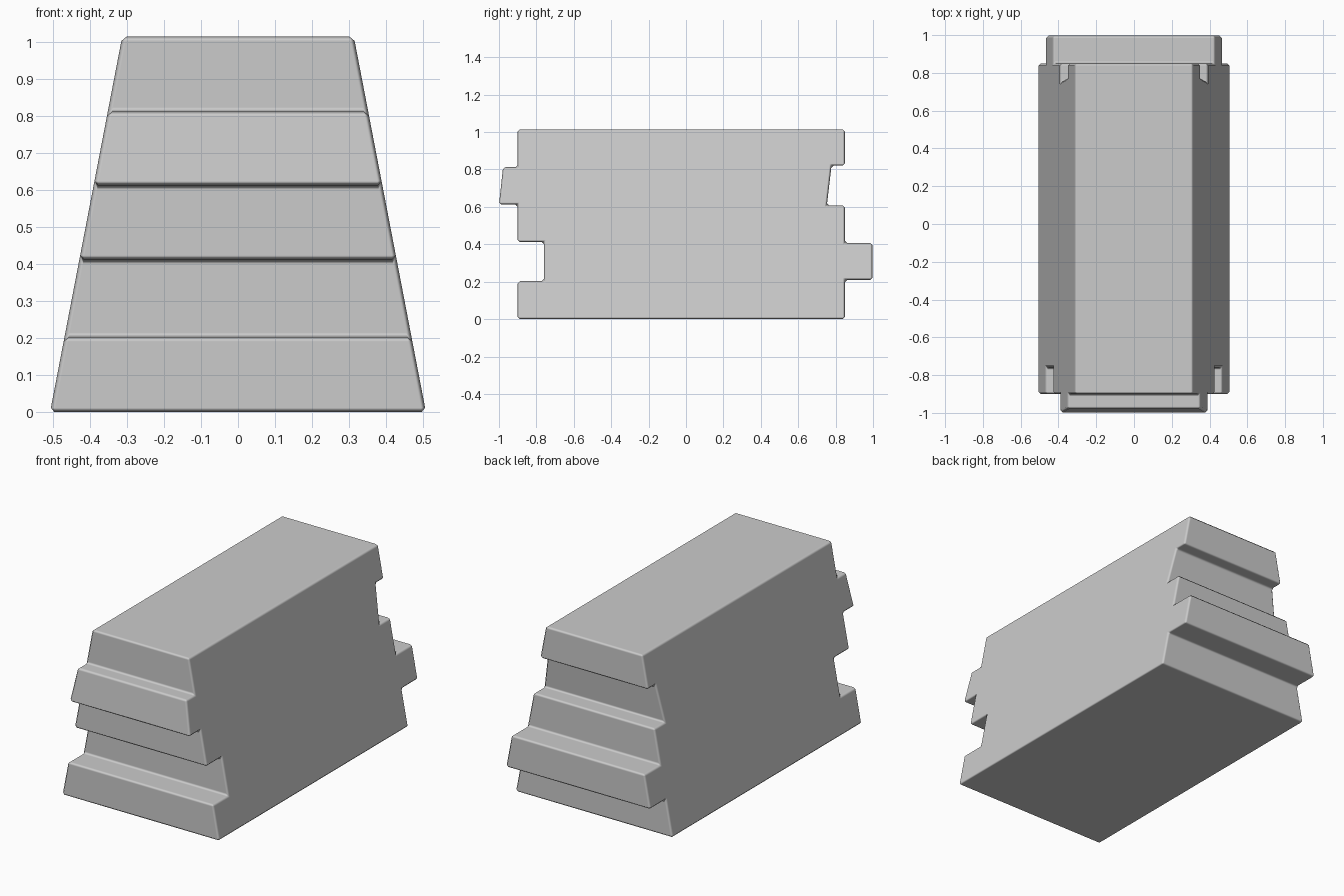
import bpy, bmesh, math

if "Cube" in bpy.data.objects:
    bpy.data.objects.remove(bpy.data.objects["Cube"])

HEIGHT = 1.015
HALF_BOTTOM, HALF_TOP = 0.508, 0.313


def half_width(z):
    return HALF_BOTTOM + (HALF_TOP - HALF_BOTTOM) * z / HEIGHT


# Side profile (y, z): front groove and tongue, back tongue and groove
front = [(-0.90, 0.0), (-0.90, 0.203), (-0.76, 0.203), (-0.76, 0.412),
         (-0.90, 0.412), (-0.90, 0.613), (-1.00, 0.613), (-0.978, 0.812),
         (-0.90, 0.812), (-0.90, HEIGHT)]
back = [(0.85, HEIGHT), (0.85, 0.82), (0.778, 0.82), (0.753, 0.607),
        (0.85, 0.607), (0.85, 0.406), (0.997, 0.406), (0.997, 0.21),
        (0.85, 0.21), (0.85, 0.0)]
profile = front + back

# Interlocking block, tapering towards the top
bm = bmesh.new()
left = [bm.verts.new((-half_width(z), y, z)) for y, z in profile]
right = [bm.verts.new((half_width(z), y, z)) for y, z in profile]
bm.faces.new(left)
bm.faces.new(right[::-1])
n = len(profile)
for i in range(n):
    j = (i + 1) % n
    bm.faces.new((left[j], left[i], right[i], right[j]))
bmesh.ops.recalc_face_normals(bm, faces=bm.faces)
mesh = bpy.data.meshes.new("interlocking_block")
bm.to_mesh(mesh)
bm.free()
block = bpy.data.objects.new("interlocking_block", mesh)
bpy.context.collection.objects.link(block)

# Softly chamfered edges with smooth shading
for p in mesh.polygons:
    p.use_smooth = True
bevel = block.modifiers.new("edge_bevel", 'BEVEL')
bevel.width = 0.012
bevel.segments = 1
bevel.limit_method = 'ANGLE'
bevel.angle_limit = math.radians(30)
bevel.harden_normals = True
